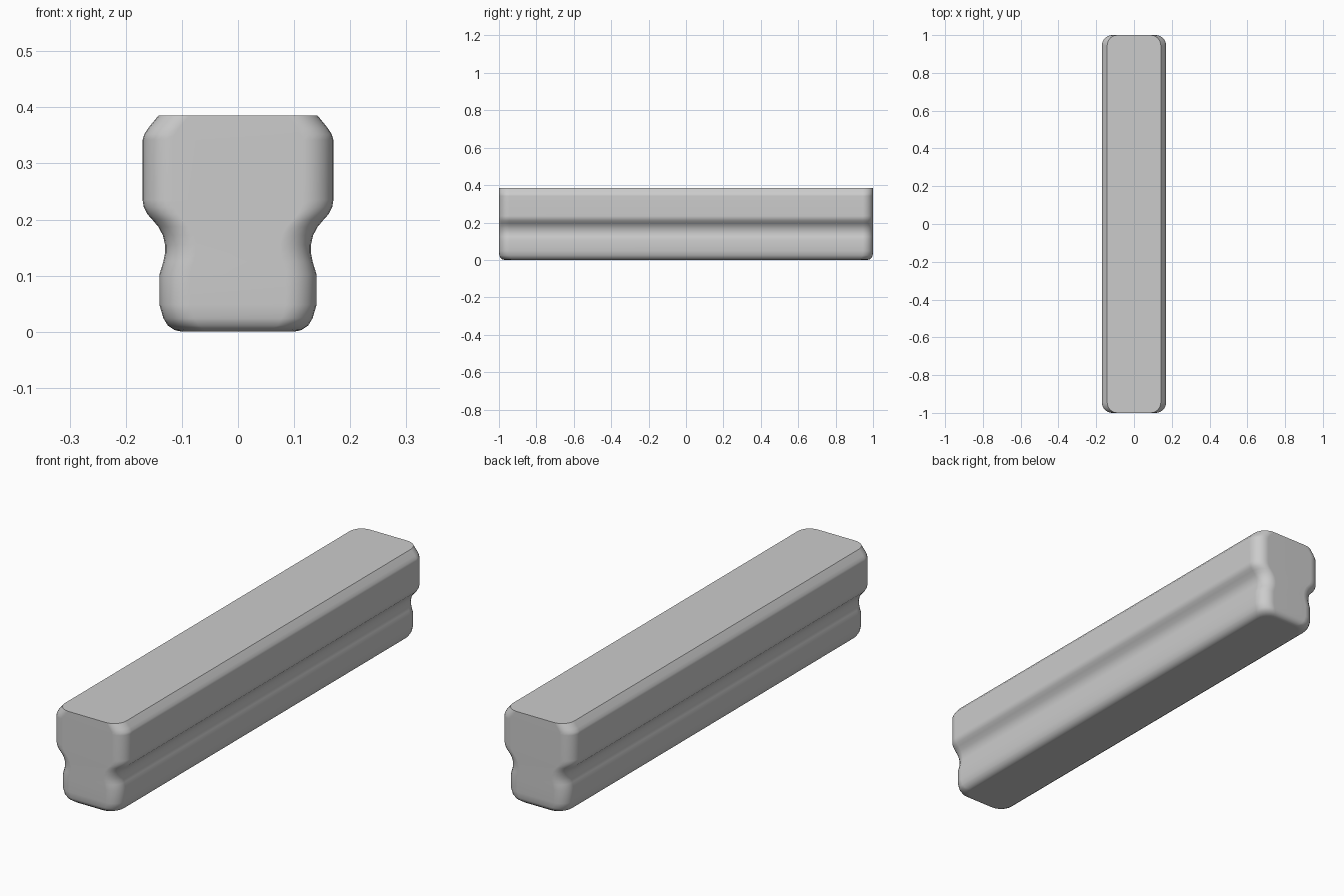
import bpy, bmesh, math

old = bpy.data.objects.get("Cube")
if old:
    bpy.data.objects.remove(old, do_unlink=True)

grey = bpy.data.materials.new("plain grey")
grey.use_nodes = True
colour = (0.6, 0.6, 0.6, 1)
grey.diffuse_color = colour
grey.node_tree.nodes["Principled BSDF"].inputs["Base Color"].default_value = colour

# Side profile from the base up: half width, half length, height
profile = [
    (0.100, 0.970, 0.000), (0.113, 0.982, 0.003), (0.125, 0.992, 0.011),
    (0.133, 0.998, 0.024), (0.140, 1.0, 0.048), (0.140, 1.0, 0.102),
    (0.133, 1.0, 0.125), (0.130, 1.0, 0.140), (0.130, 1.0, 0.155),
    (0.134, 1.0, 0.172), (0.142, 1.0, 0.187), (0.153, 1.0, 0.200),
    (0.162, 1.0, 0.210), (0.168, 1.0, 0.222), (0.170, 1.0, 0.235),
    (0.170, 1.0, 0.342), (0.167, 1.0, 0.352), (0.160, 1.0, 0.363),
    (0.142, 1.0, 0.385),
]
RADIUS, STEPS = 0.055, 6


def rounded_ring(bm, w, l, z):
    """Rectangle with rounded corners at one height."""
    ring = []
    for corner, (sx, sy) in enumerate([(1, 1), (-1, 1), (-1, -1), (1, -1)]):
        for i in range(STEPS + 1):
            a = (corner + i / STEPS) * math.pi / 2
            ring.append(bm.verts.new((sx * (w - RADIUS) + RADIUS * math.cos(a),
                                      sy * (l - RADIUS) + RADIUS * math.sin(a), z)))
    return ring


# Grooved bar: stacked rings bridged together and capped
bm = bmesh.new()
rings = [rounded_ring(bm, *p) for p in profile]
for low, high in zip(rings, rings[1:]):
    for i in range(len(low)):
        j = (i + 1) % len(low)
        bm.faces.new((low[i], low[j], high[j], high[i]))
bm.faces.new(rings[0][::-1])
bm.faces.new(rings[-1])
mesh = bpy.data.meshes.new("grooved_bar")
bm.to_mesh(mesh)
bm.free()
mesh.materials.append(grey)
bar = bpy.data.objects.new("grooved_bar", mesh)
bpy.context.collection.objects.link(bar)

# Smooth sides with a crisp top edge
bpy.context.view_layer.objects.active = bar
bar.select_set(True)
bpy.ops.object.shade_smooth_by_angle(angle=math.radians(35))
weighted = bar.modifiers.new("weighted normals", "WEIGHTED_NORMAL")
weighted.keep_sharp = True
